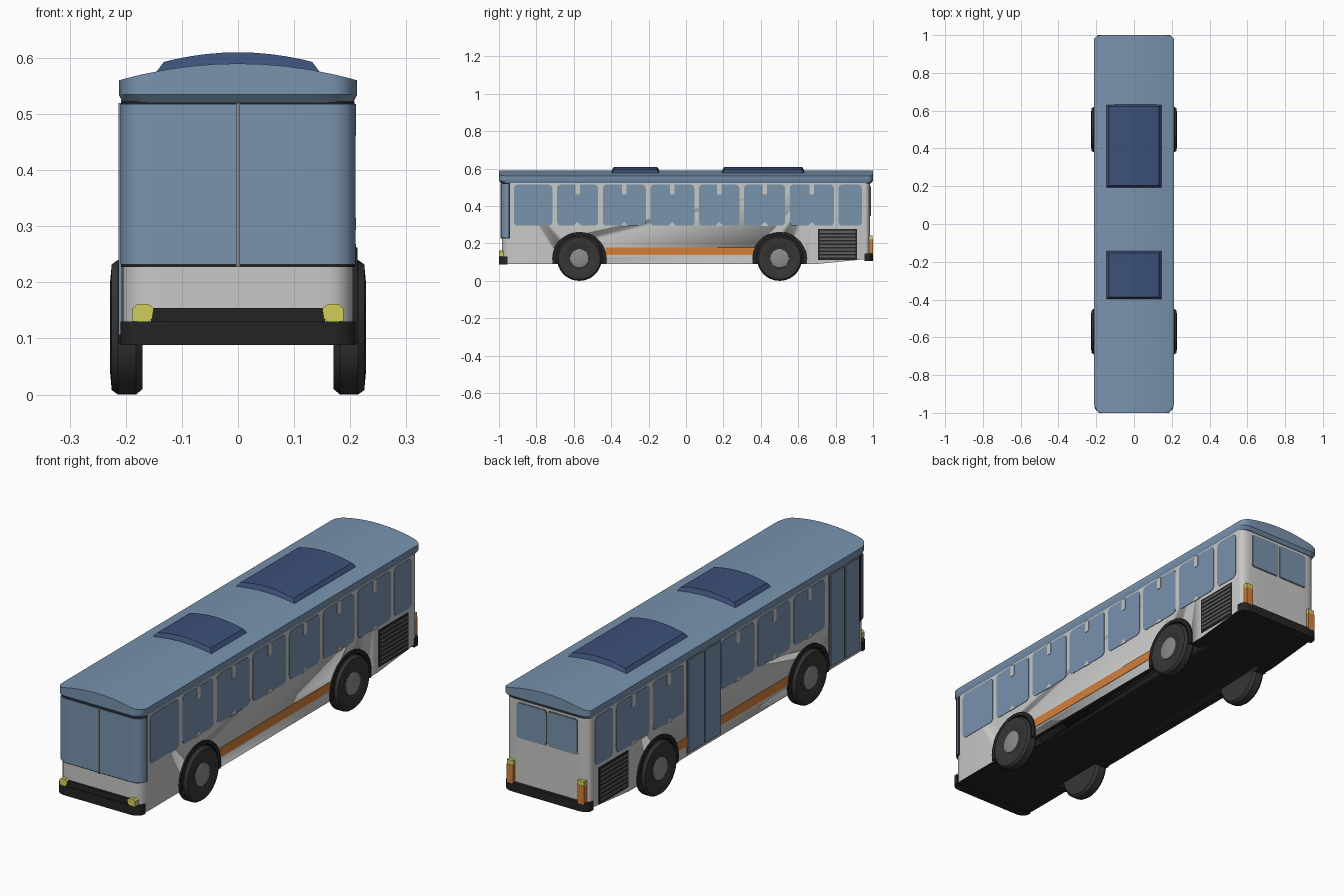
import bpy, bmesh, math

if "Cube" in bpy.data.objects:
    bpy.data.objects.remove(bpy.data.objects["Cube"])

def mat(name, r, g, b):
    m = bpy.data.materials.new(name)
    m.diffuse_color = [((c / 255 + 0.055) / 1.055) ** 2.4 for c in (r, g, b)] + [1]
    m.use_nodes = True
    m.node_tree.nodes["Principled BSDF"].inputs["Base Color"].default_value = m.diffuse_color
    return m

BLUE = mat("steel_blue", 120, 147, 174)
WHITE = mat("off_white", 200, 201, 199)
NAVY = mat("navy", 60, 80, 120)
BLACK = mat("black", 36, 36, 36)
TYRE = mat("tyre_charcoal", 54, 54, 54)
GREY = mat("hub_grey", 140, 140, 140)
SLAT = mat("slat_grey", 92, 92, 92)
ORANGE = mat("orange", 212, 128, 58)
YELLOW = mat("yellow", 208, 206, 88)

def finish(name, bm, m, angle=30):
    bmesh.ops.remove_doubles(bm, verts=bm.verts, dist=1e-5)
    bmesh.ops.recalc_face_normals(bm, faces=bm.faces)
    me = bpy.data.meshes.new(name)
    bm.to_mesh(me)
    bm.free()
    me.materials.append(m)
    ob = bpy.data.objects.new(name, me)
    bpy.context.collection.objects.link(ob)
    bpy.ops.object.select_all(action='DESELECT')
    ob.select_set(True)
    bpy.context.view_layer.objects.active = ob
    bpy.ops.object.shade_smooth_by_angle(angle=math.radians(angle))
    return ob

def plan(hw, yf, yb, rf=0, rb=0, rx=0.045):
    """Outline seen from above, with elliptical front and rear corners."""
    corner = [(-(hw - rx) - rx * math.cos(t), 1 - math.sin(t))
              for t in [i * math.pi / 10 for i in range(6)]]
    mid = [((hw - rx) * (i / 4 - 1), 0) for i in range(1, 8)]
    ch = corner + mid + [(-x, d) for x, d in reversed(corner)]
    return [(x, yf + rf * d) for x, d in ch] + [(x, yb - rb * d) for x, d in reversed(ch)]

def loft(name, rings, m, edit=None):
    """Stack of plan outlines; each height is a number or a function of x."""
    bm = bmesh.new()
    vs = [[bm.verts.new((x, y, z(x) if callable(z) else z)) for x, y in ring] for ring, z in rings]
    n = len(vs[0])
    for a, b in zip(vs, vs[1:]):
        for i in range(n):
            j = (i + 1) % n
            bm.faces.new((a[i], a[j], b[j], b[i]))
    for ring in (vs[0], vs[-1]):
        for i in range(n // 2 - 1):
            bm.faces.new((ring[i], ring[i + 1], ring[n - 2 - i], ring[n - 1 - i]))
    if edit:
        edit(bm)
    return finish(name, bm, m)

def prism(name, pts, axis, a, b, m):
    """Outline in yz (axis x) or xz (axis y), extruded from a to b."""
    bm = bmesh.new()
    put = (lambda p, d: (d, p[0], p[1])) if axis == 'x' else (lambda p, d: (p[0], d, p[1]))
    lo = [bm.verts.new(put(p, a)) for p in pts]
    hi = [bm.verts.new(put(p, b)) for p in pts]
    bm.faces.new(lo)
    bm.faces.new(hi)
    for i in range(len(pts)):
        j = (i + 1) % len(pts)
        bm.faces.new((lo[i], lo[j], hi[j], hi[i]))
    return finish(name, bm, m)

def rrect(u0, u1, v0, v1, r=0.0):
    if r == 0:
        return [(u0, v0), (u1, v0), (u1, v1), (u0, v1)]
    out = []
    for k, (u, v) in enumerate([(u1 - r, v1 - r), (u0 + r, v1 - r), (u0 + r, v0 + r), (u1 - r, v0 + r)]):
        for i in range(4):
            t = math.pi / 2 * (k + i / 3)
            out.append((u + r * math.cos(t), v + r * math.sin(t)))
    return out

def lathe(name, prof, y, z, side, m):
    bm = bmesh.new()
    n = 36
    rows = [[bm.verts.new((side * x, y + r * math.cos(2 * math.pi * i / n),
                           z + r * math.sin(2 * math.pi * i / n))) for i in range(n)] for r, x in prof]
    for a, b in zip(rows, rows[1:]):
        for i in range(n):
            bm.faces.new((a[i], a[(i + 1) % n], b[(i + 1) % n], b[i]))
    bm.faces.new(rows[0])
    bm.faces.new(rows[-1])
    return finish(name, bm, m, 35)

HW, WHEELS = 0.206, (-0.57, 0.5)

# Body shell with the tail rising behind the rear axle
def raise_tail(bm):
    bmesh.ops.bisect_plane(bm, geom=bm.verts[:] + bm.edges[:] + bm.faces[:],
                           plane_co=(0, 0.7, 0), plane_no=(0, 1, 0))
    for v in bm.verts:
        if v.co.z < 0.1 and v.co.y > 0.7:
            v.co.z += 0.1 * (v.co.y - 0.7)

outline = plan(HW, -0.985, 0.985, 0.05, 0.025)
body = loft("body_shell", [(outline, 0.09), (outline, 0.53)], WHITE, raise_tail)
body.data.materials.append(BLACK)

# Wheel wells cut from the body
for y in WHEELS:
    for s in (-1, 1):
        cut = lathe("well_cutter", [(0.132, 0.15), (0.132, 0.26)], y, 0.12, s, BLACK)
        mod = body.modifiers.new("well", 'BOOLEAN')
        mod.object, mod.operation, mod.solver = cut, 'DIFFERENCE', 'EXACT'
        bpy.context.view_layer.objects.active = body
        bpy.ops.object.modifier_apply(modifier=mod.name)
        bpy.data.objects.remove(cut)
for p in body.data.polygons:
    c, nrm = p.center, p.normal
    in_well = c.z < 0.27 and abs(c.y) < 0.8 and (abs(nrm.x) < 0.9 or abs(c.x) < 0.18)
    p.material_index = 1 if nrm.z < -0.5 or in_well else 0

# Arched roof cap
def roof_z(x):
    return 0.56 + 0.03 * (1 - (x / 0.2125) ** 2)

wide = plan(0.2125, -1, 1, 0.06, 0.025)
loft("roof", [(plan(0.205, -0.987, 0.988, 0.055, 0.025), 0.52), (wide, 0.535), (wide, roof_z)], BLUE)

# Roof pods
for name, y0, y1 in (("front_roof_pod", -0.40, -0.14), ("rear_roof_pod", 0.19, 0.635)):
    loft(name, [(plan(0.15, y0, y1, rx=0.02), lambda x: roof_z(x) - 0.006),
                (plan(0.132, y0 + 0.014, y1 - 0.014, rx=0.02),
                 lambda x: 0.593 + 0.017 * (1 - (x / 0.132) ** 2))], NAVY)

# Windscreen wrapping the front corners, and its frame
def band(name, off, y0, y1, z0, z1, m, rf=0, rb=0):
    ring = plan(HW + off, y0, y1, rf, rb)
    return loft(name, [(ring, z0), (ring, z1)], m)

band("windscreen_frame", 0.0015, -0.987, -0.94, 0.227, 0.522, BLACK, 0.047)
band("windscreen", 0.003, -0.99, -0.95, 0.232, 0.518, BLUE, 0.04)
prism("windscreen_divider", rrect(-0.004, 0.004, 0.227, 0.52), 'y', -0.993, -0.985, GREY)

# Bumpers and front lights
band("front_bumper", 0.003, -1, -0.955, 0.088, 0.13, BLACK, 0.035)
band("rear_bumper", 0.003, 0.955, 1, 0.105, 0.145, BLACK, 0, 0.025)
prism("front_bumper_strip", rrect(-0.155, 0.155, 0.13, 0.154), 'y', -0.996, -0.975, BLACK)
for s in (-1, 1):
    prism("headlight", [(s * u, v) for u, v in ((0.153, 0.135), (0.16, 0.13), (0.188, 0.13), (0.188, 0.153),
          (0.18, 0.161), (0.16, 0.161), (0.15, 0.154))], 'y', -1, -0.955, YELLOW)
    # Tail lights and rear windows
    u0, u1 = sorted((s * 0.16, s * 0.192))
    prism("tail_light", rrect(u0, u1, 0.14, 0.222), 'y', 0.965, 1, ORANGE)
    prism("tail_light_top", rrect(u0, u1, 0.222, 0.243), 'y', 0.965, 0.998, YELLOW)
    u0, u1 = sorted((s * 0.005, s * 0.15))
    prism("rear_window_frame", rrect(u0 - 0.003, u1 + 0.003, 0.347, 0.508, 0.012), 'y', 0.982, 0.987, GREY)
    prism("rear_window", rrect(u0, u1, 0.35, 0.505, 0.012), 'y', 0.982, 0.989, BLUE)

# Side details
WINDOWS = [(-0.92, -0.715), (-0.69, -0.47), (-0.445, -0.215), (-0.19, 0.045),
           (0.07, 0.285), (0.31, 0.53), (0.555, 0.79), (0.815, 0.94)]
DOORS = [(-0.935, -0.72), (0.05, 0.29)]
for s in (-1, 1):
    def plate(name, pts, out, m, inner=0.003):
        return prism(name, pts, 'x', s * (HW - inner), s * (HW + out), m)

    for k, (a, b) in enumerate(WINDOWS):
        if s < 0 and k in (0, 4):
            continue
        plate("side_window", rrect(a, b, 0.295, 0.515, 0.02), 0.002, BLUE)
        if 0 < k < 7:
            c = (a + b) / 2
            plate("window_post_top", rrect(c - 0.012, c + 0.012, 0.462, 0.518, 0.006), 0.004, WHITE)
            plate("window_post_foot", [(c - 0.022, 0.293), (c + 0.022, 0.293), (c, 0.315)], 0.004, WHITE)
    # Stripe, broken by the middle door on the left
    for a, b in ([(-0.43, 0.37)] if s > 0 else [(-0.43, 0.05), (0.29, 0.37)]):
        plate("side_stripe", rrect(a, b, 0.137, 0.178), 0.002, ORANGE)
    # Engine grille
    plate("engine_grille", rrect(0.705, 0.915, 0.112, 0.278), 0.002, BLACK)
    for i in range(8):
        z = 0.124 + i * 0.019
        plate("grille_slat", rrect(0.713, 0.907, z, z + 0.011), 0.004, SLAT)
    for y in WHEELS:
        # Arch trim around the wheel
        ts = [math.radians(-12 + 204 * i / 16) for i in range(17)]
        arch = [(y + 0.146 * math.cos(t), 0.12 + 0.142 * math.sin(t)) for t in ts]
        arch += [(y + 0.126 * math.cos(t), 0.12 + 0.126 * math.sin(t)) for t in reversed(ts)]
        plate("wheel_arch", arch, 0.007, BLACK, 0.03)
        lathe("tyre", [(0.09, 0.172), (0.11, 0.17), (0.12, 0.182), (0.12, 0.214), (0.112, 0.225),
                       (0.08, 0.228), (0.066, 0.222), (0.05, 0.22)], y, 0.12, s, TYRE)
        lathe("hub", [(0.053, 0.215), (0.05, 0.224), (0.04, 0.227)], y, 0.12, s, GREY)

# Double doors on the left
for a, b in DOORS:
    prism("door_frame", rrect(a, b, 0.1, 0.525), 'x', -0.2, -0.2085, GREY)
    c = (a + b) / 2
    for p, q in ((a + 0.006, c - 0.004), (c + 0.004, b - 0.006)):
        prism("door_leaf", rrect(p, q, 0.106, 0.52), 'x', -0.2, -0.213, BLUE)
